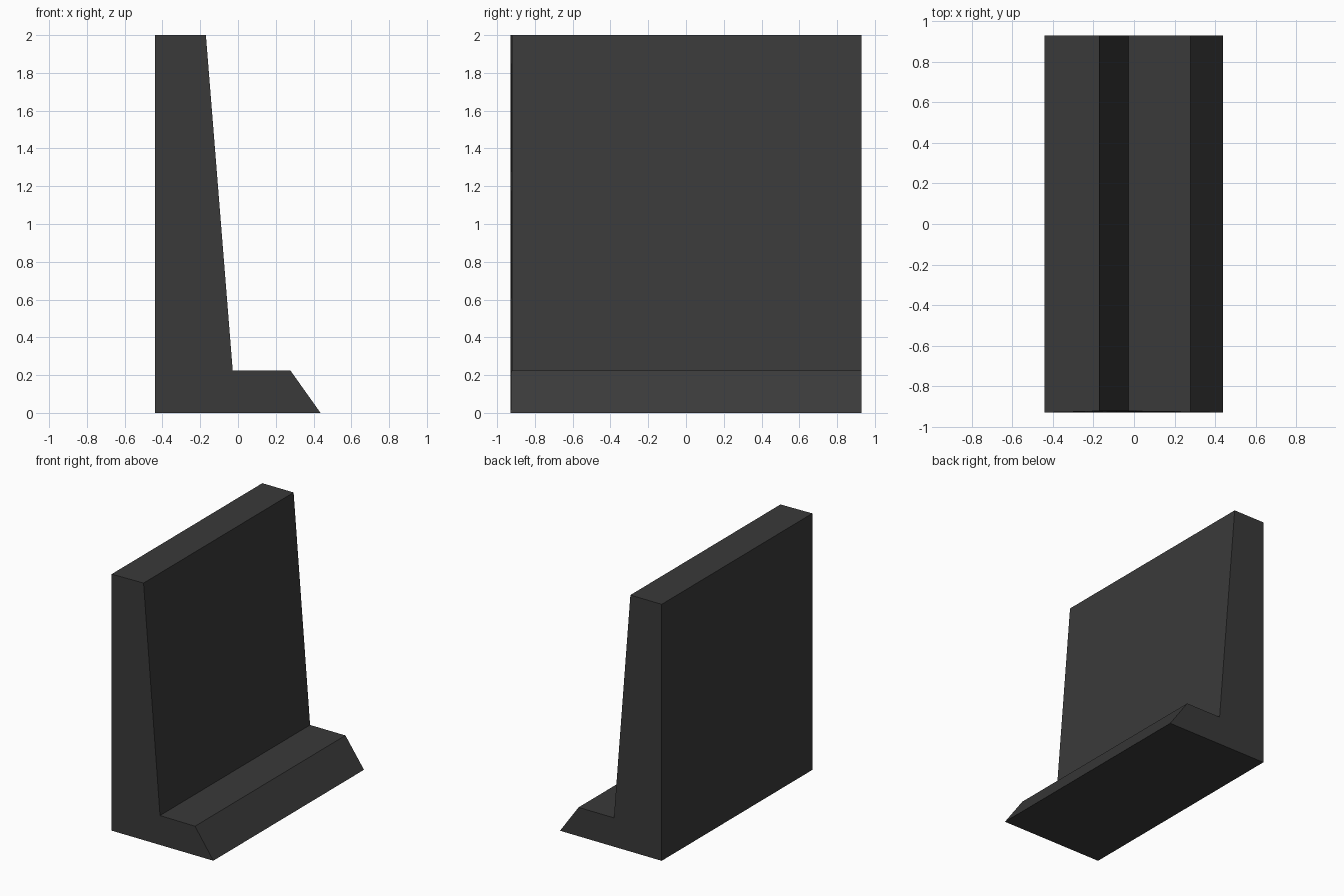
import bpy
import bmesh

if "Cube" in bpy.data.objects:
    bpy.data.objects.remove(bpy.data.objects["Cube"])

# Concrete grey
mat = bpy.data.materials.new("dark_grey")
mat.diffuse_color = (0.042, 0.042, 0.042, 1.0)
mat.use_nodes = True
mat.node_tree.nodes["Principled BSDF"].inputs["Base Color"].default_value = mat.diffuse_color

# Side profile: x, z, and y of the front end (slightly hollow in the middle)
profile = [
    (-0.44, 0.0, -0.928),
    (0.437, 0.0, -0.928),
    (0.277, 0.225, -0.925),
    (-0.028, 0.225, -0.921),
    (-0.17, 2.0, -0.921),
    (-0.44, 2.0, -0.928),
]
BACK = 0.928

# Wall with tapered face and bevelled foot
bm = bmesh.new()
front = [bm.verts.new((x, y, z)) for x, z, y in profile]
back = [bm.verts.new((x, BACK, z)) for x, z, y in profile]
n = len(profile)
bm.faces.new(front)
bm.faces.new(back[::-1])
for i in range(n):
    j = (i + 1) % n
    bm.faces.new((front[i], back[i], back[j], front[j]))
bmesh.ops.recalc_face_normals(bm, faces=bm.faces)

mesh = bpy.data.meshes.new("barrier_wall")
bm.to_mesh(mesh)
bm.free()
mesh.materials.append(mat)
wall = bpy.data.objects.new("barrier_wall", mesh)
bpy.context.collection.objects.link(wall)
